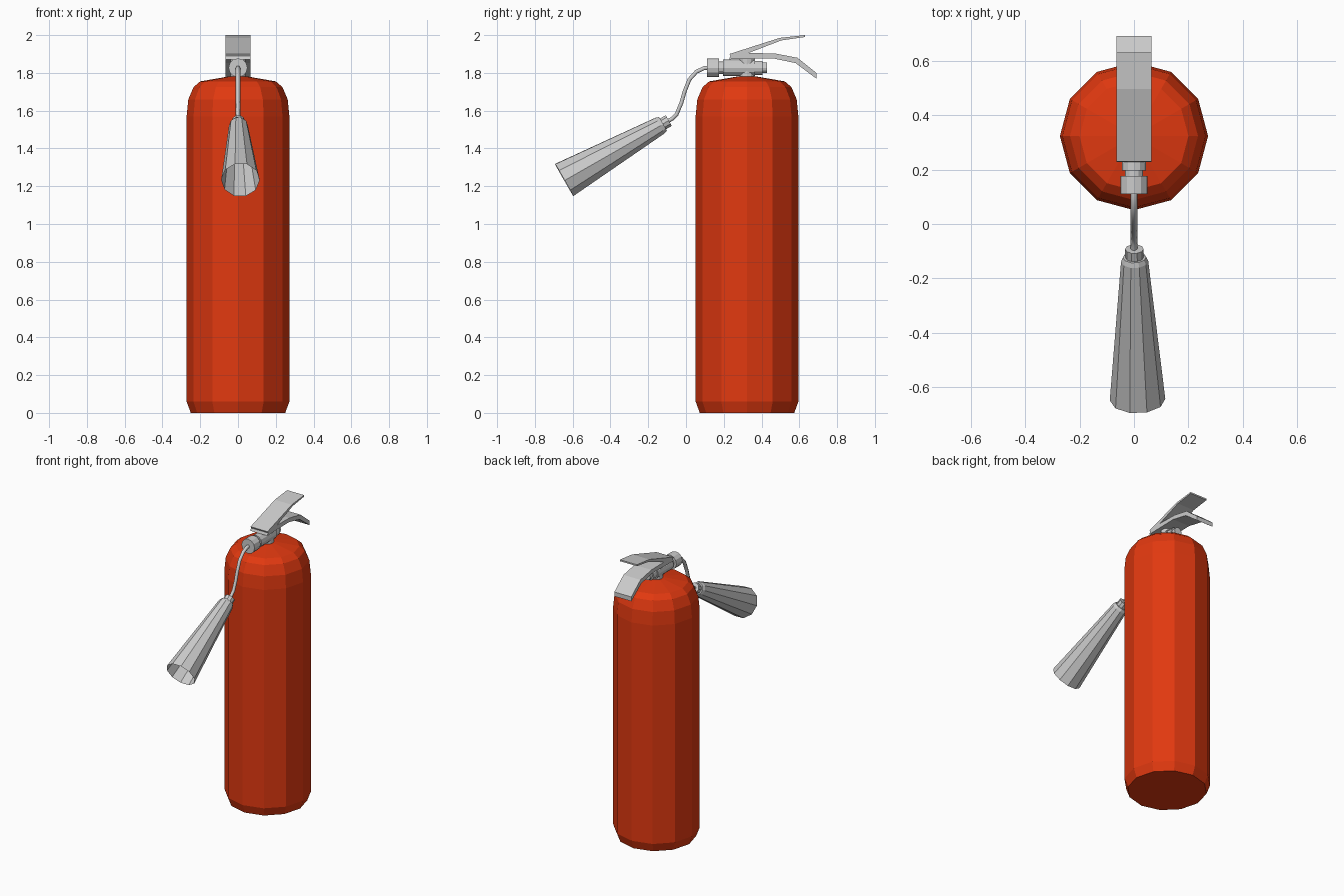
import bpy, bmesh, math
from mathutils import Vector

if "Cube" in bpy.data.objects:
    bpy.data.objects.remove(bpy.data.objects["Cube"])


def finish(bm, name, material=None):
    bmesh.ops.recalc_face_normals(bm, faces=bm.faces)
    mesh = bpy.data.meshes.new(name)
    bm.to_mesh(mesh)
    bm.free()
    obj = bpy.data.objects.new(name, mesh)
    bpy.context.collection.objects.link(obj)
    if material:
        mesh.materials.append(material)
    return obj


def lathe(name, origin, axis, profile, sides, material=None, cap_end=True):
    """Sweep (distance, radius) rings along an axis."""
    bm = bmesh.new()
    turn = Vector((0, 0, 1)).rotation_difference(Vector(axis).normalized())
    rings = []
    for d, r in profile:
        rings.append([bm.verts.new(Vector(origin) + turn @ Vector(
            (r * math.cos(2 * math.pi * i / sides),
             r * math.sin(2 * math.pi * i / sides), d))) for i in range(sides)])
    for a, b in zip(rings, rings[1:]):
        for i in range(sides):
            j = (i + 1) % sides
            bm.faces.new((a[i], a[j], b[j], b[i]))
    bm.faces.new(rings[0])
    if cap_end:
        bm.faces.new(rings[-1])
    return finish(bm, name, material)


def plate(name, outline, half_width):
    """Extrude a side outline (y, z) across x."""
    bm = bmesh.new()
    face = bm.faces.new([bm.verts.new((-half_width, y, z)) for y, z in outline])
    new = bmesh.ops.extrude_face_region(bm, geom=[face])["geom"]
    bmesh.ops.translate(bm, vec=(2 * half_width, 0, 0),
                        verts=[v for v in new if isinstance(v, bmesh.types.BMVert)])
    return finish(bm, name)


red = bpy.data.materials.new("red_paint")
red.diffuse_color = (0.75, 0.04, 0.005, 1)
red.use_nodes = True
red.node_tree.nodes["Principled BSDF"].inputs["Base Color"].default_value = red.diffuse_color

# Tank
CY = 0.323
lathe("tank", (0, CY, 0), (0, 0, 1),
      [(0, 0.25), (0.06, 0.272), (1.57, 0.272), (1.66, 0.263), (1.725, 0.235),
       (1.755, 0.2), (1.78, 0.055)], 12, red)

# Valve
lathe("valve_neck", (0, CY, 1.76), (0, 0, 1), [(0, 0.04), (0.12, 0.04)], 12)
lathe("valve_body", (0, 0.11, 1.827), (0, 1, 0),
      [(0, 0.05), (0.066, 0.05), (0.066, 0.033), (0.086, 0.033), (0.086, 0.044),
       (0.256, 0.044), (0.256, 0.037), (0.295, 0.037), (0.295, 0.028), (0.32, 0.028)], 12)

# Handles
plate("squeeze_lever", [(0.23, 1.9), (0.495, 1.985), (0.63, 2.0), (0.63, 1.99),
                        (0.505, 1.972), (0.33, 1.905), (0.24, 1.88)], 0.065)
plate("carry_handle", [(0.228, 1.872), (0.24, 1.9), (0.34, 1.905), (0.47, 1.903), (0.59, 1.88),
                       (0.69, 1.8), (0.69, 1.77), (0.58, 1.852), (0.46, 1.877)], 0.065)

# Hose
curve = bpy.data.curves.new("hose", 'CURVE')
curve.dimensions = '3D'
curve.bevel_depth = 0.012
curve.bevel_resolution = 1
path = [(0.12, 1.827), (0.095, 1.825), (0.055, 1.806), (0.018, 1.765), (-0.008, 1.7),
        (-0.025, 1.64), (-0.05, 1.58), (-0.072, 1.558), (-0.1, 1.542)]
spline = curve.splines.new('POLY')
spline.points.add(len(path) - 1)
for p, (y, z) in zip(spline.points, path):
    p.co = (0, y, z, 1)
bpy.context.collection.objects.link(bpy.data.objects.new("hose", curve))

# Horn with collar
tip, mouth = Vector((0.002, -0.122, 1.53)), Vector((0.013, -0.645, 1.233))
axis = mouth - tip
length = axis.length
lathe("horn", tip, axis, [(0, 0.043), (0.018, 0.05), (length, 0.102)], 10, cap_end=False)
lathe("horn_collar", tip, -axis, [(-0.01, 0.034), (0.035, 0.034)], 10)
